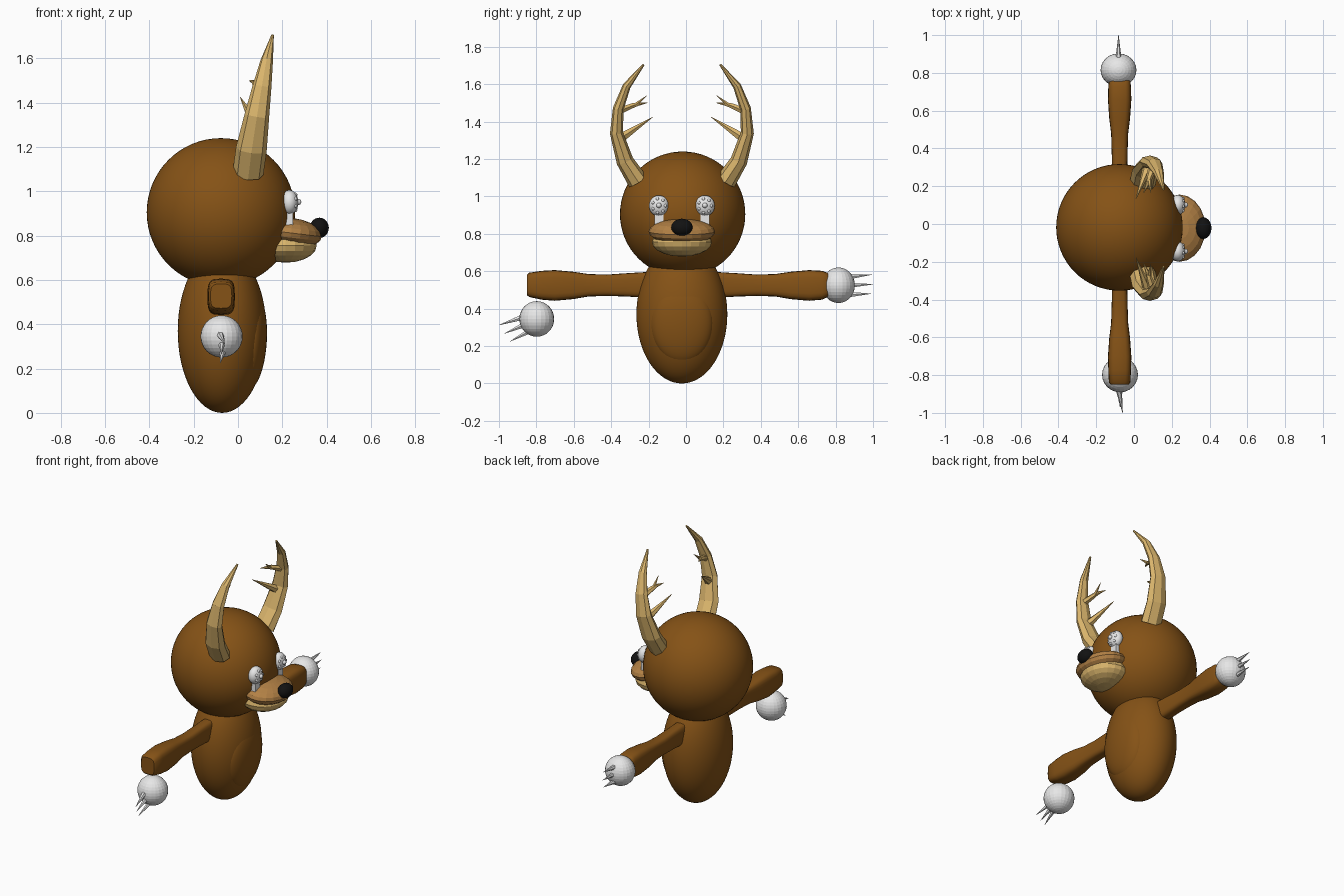
import bpy, bmesh, math
from mathutils import Vector, Matrix

if "Cube" in bpy.data.objects:
    bpy.data.objects.remove(bpy.data.objects["Cube"])

Y0 = -0.022  # mirror plane of the face and body


def material(name, rgb):
    m = bpy.data.materials.new(name)
    m.diffuse_color = (*rgb, 1)
    m.use_nodes = True
    m.node_tree.nodes["Principled BSDF"].inputs["Base Color"].default_value = m.diffuse_color
    return m


BROWN = material("brown fur", (0.235, 0.085, 0.008))
TAN = material("tan muzzle", (0.45, 0.22, 0.06))
HORN = material("horn", (0.70, 0.46, 0.15))
WHITE = material("white", (0.80, 0.80, 0.80))
BLACK = material("black", (0.006, 0.006, 0.006))


def finish(name, bm, mat, smooth=True):
    bmesh.ops.recalc_face_normals(bm, faces=bm.faces)
    me = bpy.data.meshes.new(name)
    bm.to_mesh(me)
    bm.free()
    me.materials.append(mat)
    for p in me.polygons:
        p.use_smooth = smooth
    ob = bpy.data.objects.new(name, me)
    bpy.context.collection.objects.link(ob)
    return ob


def ball(name, loc, radii, mat, seg=48, rings=24, smooth=True, tilt=0):
    bm = bmesh.new()
    bmesh.ops.create_uvsphere(bm, u_segments=seg, v_segments=rings, radius=1)
    bm.transform(Matrix.Translation(loc) @ Matrix.Rotation(tilt, 4, 'Y') @ Matrix.Diagonal((*radii, 1)))
    return finish(name, bm, mat, smooth)


def loft(bm, rings):
    """Skin a list of point rings and cap both ends."""
    vs = [[bm.verts.new(p) for p in r] for r in rings]
    n = len(vs[0])
    for a, b in zip(vs, vs[1:]):
        for i in range(n):
            bm.faces.new((a[i], a[(i + 1) % n], b[(i + 1) % n], b[i]))
    bm.faces.new(vs[0])
    bm.faces.new(vs[-1])


def horn(bm, pts, rx, rn, sides=8):
    """Tapered tube along pts; rx is the radius along x, rn across."""
    pts = [Vector(p) for p in pts]
    rings = []
    for i, p in enumerate(pts):
        t = (pts[min(i + 1, len(pts) - 1)] - pts[max(i - 1, 0)]).normalized()
        u = Vector((1, 0, 0))
        u = (u - t * u.dot(t)).normalized()
        w = t.cross(u)
        rings.append([p + u * rx[i] * math.cos(a) + w * rn[i] * math.sin(a)
                      for a in (2 * math.pi * k / sides for k in range(sides))])
    loft(bm, rings)


def spike(bm, base, tip, r):
    horn(bm, [base, tip], [r, 0.001], [r, 0.001], 6)


# Head and body
ball("head", (-0.077, Y0 + 0.004, 0.905), (0.335, 0.335, 0.335), BROWN, 64, 32)
ball("body", (-0.072, Y0, 0.37), (0.2, 0.243, 0.37), BROWN, 64, 32)
ball("belly", (0.058, Y0, 0.325), (0.072, 0.167, 0.22), BROWN, tilt=0.06)

# Muzzle, jaw and nose
ball("muzzle", (0.24, Y0, 0.812), (0.14, 0.178, 0.068), TAN, 20, 10, False, 0.12)
ball("jaw", (0.215, Y0, 0.755), (0.14, 0.16, 0.077), HORN, 20, 10, False)
ball("nose", (0.367, Y0, 0.835), (0.043, 0.057, 0.046), BLACK, 24, 12)

for side, tag in ((-1, "right"), (1, "left")):
    # Eye with pupil and small surrounding bumps, and the streak below it
    ey = Y0 + side * 0.123
    ball(tag + "_eye", (0.232, ey, 0.95), (0.04, 0.053, 0.056), WHITE, 24, 12)
    ball(tag + "_pupil", (0.272, ey, 0.952), (0.014, 0.014, 0.014), WHITE, 12, 8)
    bm = bmesh.new()
    for k in range(7):
        a = 2 * math.pi * k / 7
        m = Matrix.Translation((0.259, ey + 0.034 * math.cos(a), 0.95 + 0.036 * math.sin(a)))
        bmesh.ops.create_uvsphere(bm, u_segments=8, v_segments=6, radius=0.009, matrix=m)
    finish(tag + "_eye_bumps", bm, WHITE)
    bm = bmesh.new()
    bmesh.ops.create_cube(bm, size=1, matrix=Matrix.Translation((0.228, ey, 0.885)) @ Matrix.Diagonal((0.04, 0.048, 0.13, 1)))
    finish(tag + "_tear", bm, WHITE, False)

    # Antler beam with its tines
    def at(x, y, z):
        return (x, Y0 + side * y, z)
    bm = bmesh.new()
    horn(bm, [at(0.045, 0.235, 1.08), at(0.06, 0.305, 1.19), at(0.085, 0.35, 1.34),
              at(0.108, 0.34, 1.47), at(0.13, 0.295, 1.59), at(0.156, 0.205, 1.705)],
         [0.07, 0.07, 0.056, 0.043, 0.028, 0.006], [0.055, 0.046, 0.035, 0.029, 0.022, 0.006])
    spike(bm, at(0.07, 0.315, 1.32), at(0.01, 0.155, 1.425), 0.026)
    horn(bm, [at(0.1, 0.325, 1.46), at(0.08, 0.265, 1.485), at(0.07, 0.225, 1.495)],
         [0.024, 0.017, 0.009], [0.02, 0.015, 0.008], 6)
    spike(bm, at(0.08, 0.25, 1.488), at(0.09, 0.185, 1.54), 0.012)
    spike(bm, at(0.07, 0.23, 1.494), at(0.05, 0.185, 1.50), 0.01)
    finish(tag + "_antler", bm, HORN, False)

    # Arm: soft square sections from shoulder to wrist (distance, z, half x, half z)
    end = 0.828 if side < 0 else 0.79
    rows = [(0.1, 0.53, 0.045, 0.07), (0.2, 0.527, 0.04, 0.068), (0.3, 0.527, 0.04, 0.062),
            (0.4, 0.525, 0.042, 0.057), (0.5, 0.525, 0.045, 0.06), (0.58, 0.524, 0.055, 0.073),
            (0.68, 0.524, 0.062, 0.082), (0.75, 0.525, 0.06, 0.077), (end - 0.012, 0.527, 0.057, 0.065),
            (end, 0.527, 0.048, 0.055)]
    rings = []
    for d, z, hx, hz in rows:
        ring = []
        for k in range(20):
            c, s = math.cos(math.tau * k / 20), math.sin(math.tau * k / 20)
            ring.append((-0.076 + hx * math.copysign(abs(c) ** 0.55, c), Y0 + side * d,
                         z + hz * math.copysign(abs(s) ** 0.55, s)))
        rings.append(ring)
    bm = bmesh.new()
    loft(bm, rings)
    arm = finish(tag + "_arm", bm, BROWN)
    bpy.context.view_layer.objects.active = arm
    arm.select_set(True)
    bpy.ops.object.shade_smooth_by_angle(angle=math.radians(40))
    arm.select_set(False)

# Hands and claws (the right hand hangs below its wrist)
ball("left_hand", (-0.082, 0.815, 0.525), (0.095, 0.088, 0.095), WHITE, 24, 16, False)
ball("right_hand", (-0.074, -0.798, 0.345), (0.095, 0.093, 0.095), WHITE, 24, 16, False)
bm = bmesh.new()
for z0, z1, y1 in ((0.57, 0.582, 0.995), (0.525, 0.53, 1.0), (0.475, 0.48, 0.99)):
    spike(bm, (-0.082, 0.86, z0), (-0.082, y1, z1), 0.018)
finish("left_claws", bm, WHITE, False)
bm = bmesh.new()
for x, y0, z0, x1, y1, z1 in ((-0.085, -0.85, 0.362, -0.06, -1.0, 0.312),
                              (-0.074, -0.84, 0.325, -0.074, -0.97, 0.267),
                              (-0.064, -0.805, 0.297, -0.08, -0.94, 0.225)):
    spike(bm, (x, y0, z0), (x1, y1, z1), 0.02)
finish("right_claws", bm, WHITE, False)
